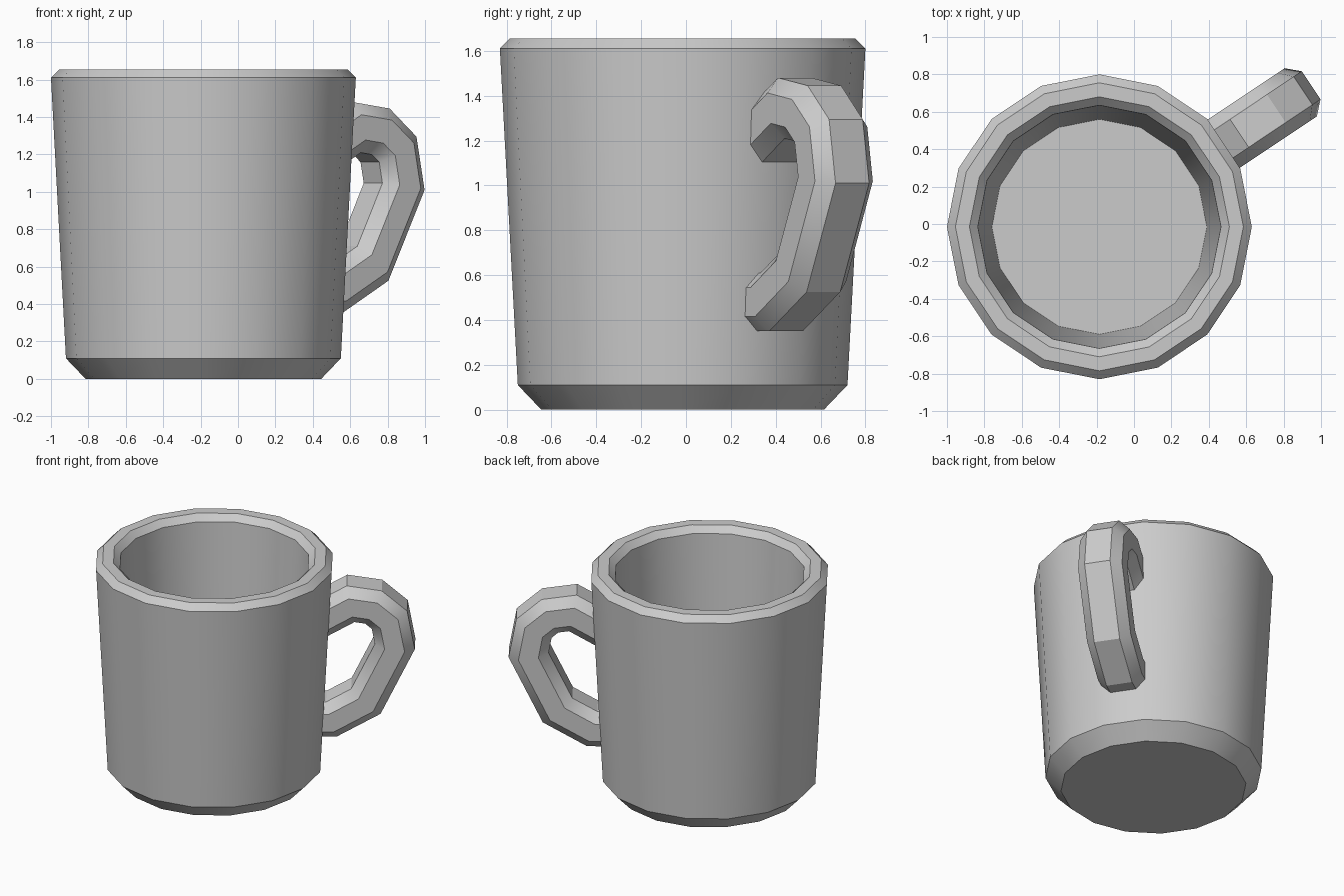
import bpy
import bmesh
import math
from mathutils import Vector

cube = bpy.data.objects.get("Cube")
if cube:
    bpy.data.objects.remove(cube, do_unlink=True)

SIDES = 16
CENTRE = Vector((-0.185, -0.015, 0))

grey = bpy.data.materials.new("light_grey_ceramic")
grey.use_nodes = True
colour = (0.6, 0.6, 0.6, 1)
grey.diffuse_color = colour
grey.node_tree.nodes["Principled BSDF"].inputs["Base Color"].default_value = colour


def loft(name, rings, ):
    """Skin closed rings of points in order and cap both ends."""
    bm = bmesh.new()
    loops = [[bm.verts.new(p) for p in ring] for ring in rings]
    for a, b in zip(loops, loops[1:]):
        n = len(a)
        for i in range(n):
            j = (i + 1) % n
            bm.faces.new((a[i], a[j], b[j], b[i]))
    bm.faces.new(loops[0])
    bm.faces.new(loops[-1])
    bmesh.ops.recalc_face_normals(bm, faces=bm.faces)
    mesh = bpy.data.meshes.new(name)
    bm.to_mesh(mesh)
    bm.free()
    mesh.materials.append(grey)
    obj = bpy.data.objects.new(name, mesh)
    bpy.context.collection.objects.link(obj)
    obj.location = CENTRE
    bpy.ops.object.select_all(action="DESELECT")
    obj.select_set(True)
    bpy.context.view_layer.objects.active = obj
    bpy.ops.object.shade_smooth_by_angle(angle=math.radians(30))
    return obj


# Cup: outer wall, chamfered rim, inner wall and floor as (radius, height)
profile = [(0.63, 0), (0.735, 0.11), (0.815, 1.61), (0.77, 1.655),
           (0.695, 1.655), (0.65, 1.61), (0.575, 0.165)]
angles = [math.tau * i / SIDES for i in range(SIDES)]
loft("cup", [[(r * math.cos(a), r * math.sin(a), z) for a in angles]
             for r, z in profile])

# Handle: outer edge of the loop as (distance from cup axis, height)
path = [Vector(p) for p in [(0.70, 1.363), (0.90, 1.48), (1.138, 1.445),
                            (1.31, 1.295), (1.362, 1.01), (1.13, 0.525),
                            (0.83, 0.35), (0.70, 0.35)]]
# Chamfered bar section as (inward depth, sideways offset)
half = [(0, 0.09), (0.065, 0.155), (0.195, 0.155), (0.26, 0.09)]
section = half + [(d, -w) for d, w in reversed(half)]


def inward(a, b):
    d = (b - a).normalized()
    return Vector((d.y, -d.x))


normals = [inward(a, b) for a, b in zip(path, path[1:])]
mitres = [Vector((0, -1.16))]
for m, n in zip(normals, normals[1:]):
    mitres.append((m + n) / (1 + m.dot(n)))
mitres.append(Vector((0, 1)))

# Handle leaves the cup through the middle of one wall facet
turn = math.tau * 1.5 / SIDES
out = Vector((math.cos(turn), math.sin(turn), 0))
side = Vector((-out.y, out.x, 0))
rings = []
for p, m in zip(path, mitres):
    ring = []
    for depth, width in section:
        q = p + m * depth
        ring.append(out * q.x + side * width + Vector((0, 0, q.y)))
    rings.append(ring)
loft("handle", rings)
